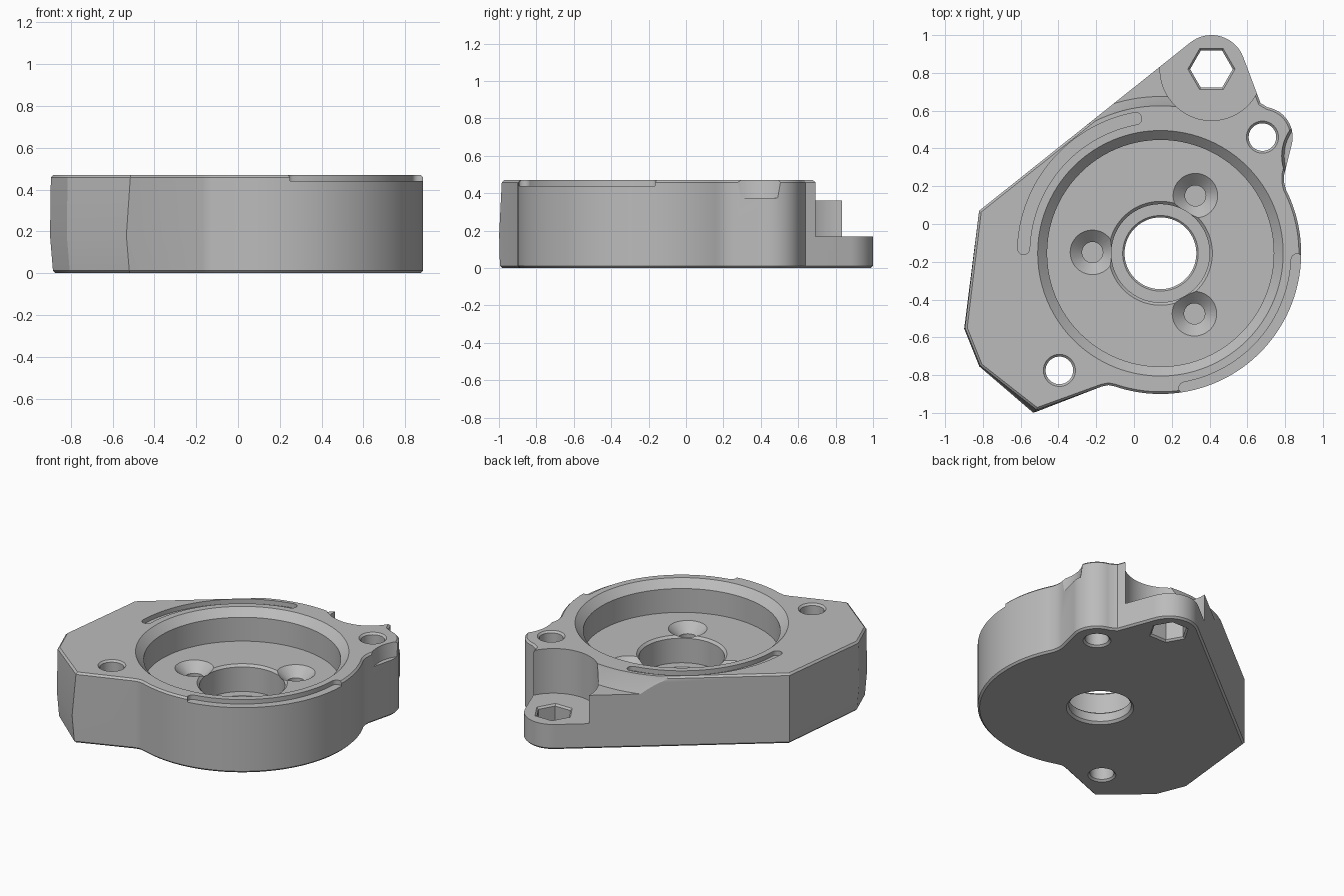
import bpy, bmesh
from math import cos, sin, radians, pi
from mathutils import Vector

cube = bpy.data.objects.get("Cube")
if cube:
    bpy.data.objects.remove(cube)

H = 0.47                      # full height
TAB_H = 0.17                  # thin tab height
HUB = Vector((0.14, -0.155))  # centre of the round housing
TAB = Vector((0.41, 0.82))
LUG = Vector((0.68, 0.46))
FOOT = Vector((-0.395, -0.775))

grey = bpy.data.materials.new("plain grey")
grey.use_nodes = True
COLOUR = (0.5, 0.5, 0.5, 1)
grey.diffuse_color = COLOUR
grey.node_tree.nodes["Principled BSDF"].inputs["Base Color"].default_value = COLOUR


def arc(c, r, a0, a1, n):
    angles = [radians(a0 + (a1 - a0) * i / n) for i in range(n + 1)]
    return [Vector((c[0] + r * cos(a), c[1] + r * sin(a))) for a in angles]


def finish(name, bm):
    bmesh.ops.recalc_face_normals(bm, faces=bm.faces)
    mesh = bpy.data.meshes.new(name)
    bm.to_mesh(mesh)
    bm.free()
    mesh.materials.append(grey)
    ob = bpy.data.objects.new(name, mesh)
    bpy.context.collection.objects.link(ob)
    return ob


def prism_mesh(points, z0, z1):
    bm = bmesh.new()
    base = bm.faces.new([bm.verts.new((p[0], p[1], z0)) for p in points])
    ext = bmesh.ops.extrude_face_region(bm, geom=[base], use_keep_orig=True)
    top = [v for v in ext["geom"] if isinstance(v, bmesh.types.BMVert)]
    bmesh.ops.translate(bm, verts=top, vec=(0, 0, z1 - z0))
    bmesh.ops.recalc_face_normals(bm, faces=bm.faces)
    return bm


def prism(name, points, z0, z1):
    return finish(name, prism_mesh(points, z0, z1))


def lathe(name, c, profile, n):
    """Closed solid of revolution from (radius, height) pairs."""
    bm = bmesh.new()
    rings = [[bm.verts.new((p.x, p.y, z)) for p in arc(c, r, 0, 360, n)[:-1]]
             for r, z in profile]
    for a, b in zip(rings, rings[1:]):
        for i in range(n):
            j = (i + 1) % n
            bm.faces.new((a[i], a[j], b[j], b[i]))
    bm.faces.new(rings[0])
    bm.faces.new(rings[-1])
    return finish(name, bm)


# Body: full outline, with chamfered top and bottom rims
outline = [Vector(p) for p in ((-0.82, 0.07), (-0.895, -0.55), (-0.815, -0.75), (-0.53, -0.995))]
outline += [Vector((-0.17, -0.86)), Vector((-0.135, -0.853)), Vector((-0.10, -0.86))]
outline += arc(HUB, 0.745, -107, 27, 56)
outline += [Vector((0.795, 0.22)), Vector((0.795, 0.26))]
outline += arc(LUG, 0.16, -12, 80, 14)
outline += [Vector((0.67, 0.64))]
outline += arc(TAB, 0.18, 20, 128, 18)
bm = prism_mesh(outline, 0, H)
rims = [e for e in bm.edges if abs(e.verts[0].co.z - e.verts[1].co.z) < 1e-5]
bmesh.ops.bevel(bm, geom=rims, offset=0.012, segments=1, affect='EDGES', clamp_overlap=True)
# Slight bulge low on the faceted corner
bmesh.ops.bisect_plane(bm, geom=bm.verts[:] + bm.edges[:] + bm.faces[:],
                       plane_co=(0, 0, 0.18), plane_no=(0, 0, 1))
for v in bm.verts:
    if v.co.x < -0.5 and v.co.y < -0.5:
        if v.co.z < 0.1:
            v.co.x += 0.01
        elif v.co.z < 0.3:
            v.co += Vector((-0.004, -0.004, 0))
        elif v.co.y < -0.9:
            v.co.x += 0.015
            v.co.y += 0.01
body = finish("housing_body", bm)

cutters = []

# Round pocket, counterbore and central bore
cutters.append(lathe("pocket_cutter", HUB, [
    (0.66, H + 0.01), (0.65, H), (0.60, 0.42), (0.60, 0.26), (0.275, 0.26), (0.26, 0.245),
    (0.26, 0.08), (0.2, 0.08), (0.19, 0.07), (0.19, 0.015), (0.21, -0.005)], 96))

# Three blind countersinks in the pocket floor
for p in ((0.325, 0.15), (-0.22, -0.15), (0.32, -0.475)):
    cutters.append(lathe("countersink_cutter", p, [
        (0.118, 0.3), (0.118, 0.26), (0.055, 0.2), (0.055, 0.12)], 40))

# Through holes with chamfered mouths
for p in (LUG, FOOT):
    cutters.append(lathe("screw_hole_cutter", p, [
        (0.09, H + 0.005), (0.073, H - 0.012), (0.073, 0.012), (0.09, -0.005)], 40))

# Hexagonal hole in the tab
cutters.append(lathe("hex_cutter", TAB, [
    (0.13, TAB_H + 0.005), (0.113, TAB_H - 0.012), (0.113, 0.012), (0.13, -0.005)], 6))

# Clearance over the tab
cutters.append(lathe("clearance_cutter", TAB, [(0.272, H + 0.1), (0.272, TAB_H)], 72))

# Low ledge outside the rim, behind a sloping shoulder
bm = bmesh.new()
section = [(0.775, 0.49), (0.785, 0.455), (0.83, 0.36), (1.2, 0.36), (1.2, 0.49)]
rings = []
for i in range(25):
    a = radians(66 + 56 * i / 24)
    rings.append([bm.verts.new((HUB.x + r * cos(a), HUB.y + r * sin(a), z)) for r, z in section])
for a, b in zip(rings, rings[1:]):
    for i in range(len(section)):
        j = (i + 1) % len(section)
        bm.faces.new((a[i], a[j], b[j], b[i]))
bm.faces.new(rings[0])
bm.faces.new(rings[-1])
cutters.append(finish("ledge_cutter", bm))

# Scooped step on the outer side of the lug
cutters.append(lathe("lug_step_cutter", (1.02, 0.36), [(0.245, H + 0.05), (0.225, 0.375)], 64))

# Shallow curved slots around the rim
for a0, a1 in ((100.4, 178), (-79.7, -2.7)):
    ends = [HUB + 0.725 * Vector((cos(radians(a)), sin(radians(a)))) for a in (a0, a1)]
    shape = arc(HUB, 0.757, a0, a1, 32)
    shape += arc(ends[1], 0.032, a1, a1 + 180, 10)[1:-1]
    shape += arc(HUB, 0.693, a1, a0, 32)
    shape += arc(ends[0], 0.032, a0 + 180, a0 + 360, 10)[1:-1]
    cutters.append(prism("slot_cutter", shape, H - 0.03, H + 0.05))

# Apply every cut, then discard the cutters
bpy.ops.object.select_all(action='DESELECT')
bpy.context.view_layer.objects.active = body
body.select_set(True)
for c in cutters:
    c.hide_render = True
    mod = body.modifiers.new("cut", 'BOOLEAN')
    mod.operation = 'DIFFERENCE'
    mod.solver = 'EXACT'
    mod.object = c
    bpy.ops.object.modifier_apply(modifier=mod.name)
    bpy.data.objects.remove(c)

bpy.ops.object.shade_smooth_by_angle(angle=radians(25))
